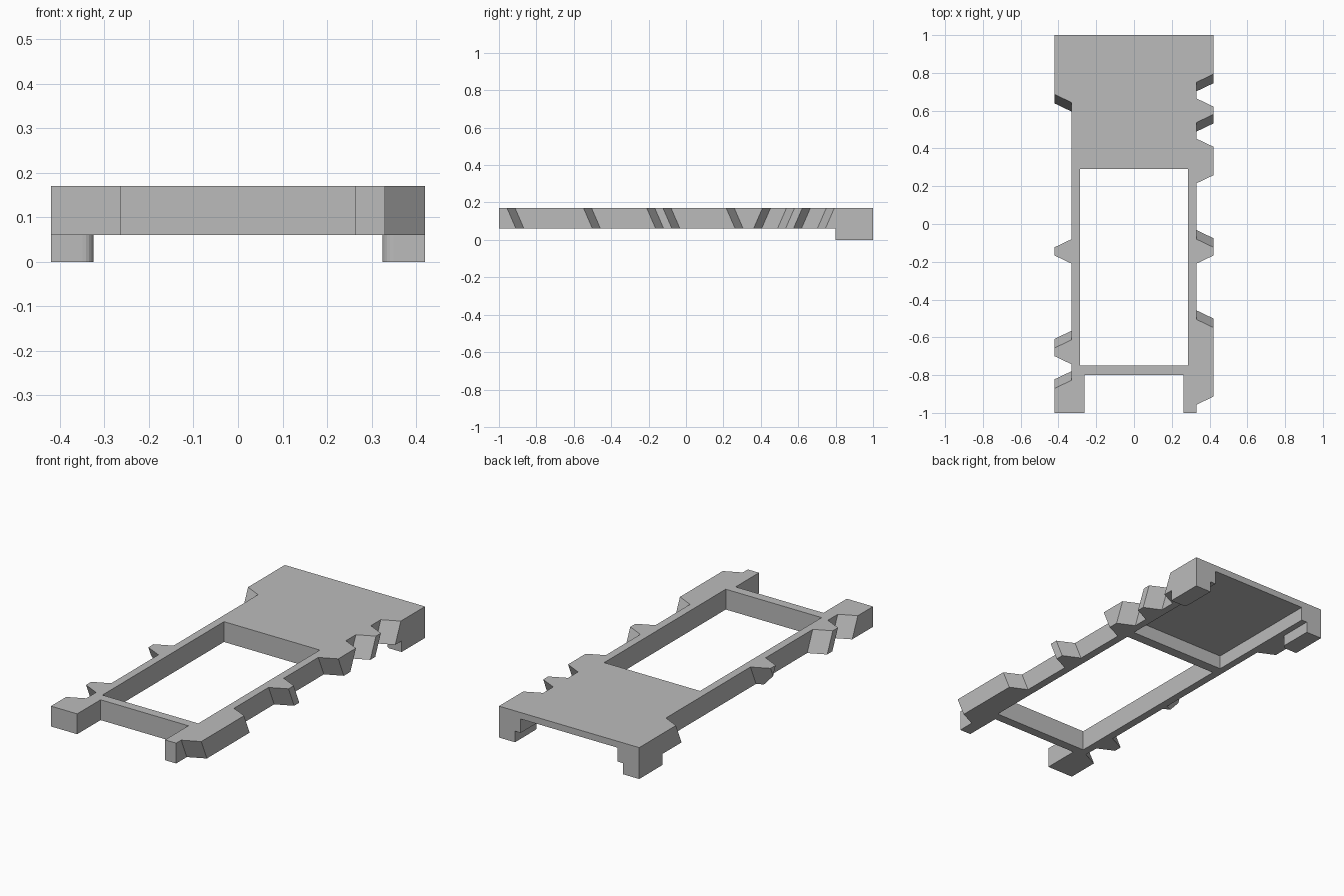
import bpy
import bmesh

cube = bpy.data.objects.get("Cube")
if cube:
    bpy.data.objects.remove(cube)

grey = bpy.data.materials.new("matte grey")
grey.use_nodes = True
colour = (0.5, 0.5, 0.5, 1)
grey.diffuse_color = colour
grey.node_tree.nodes["Principled BSDF"].inputs["Base Color"].default_value = colour

TOP, BASE = 0.17, 0.06      # heights of the slab
INNER, OUTER = 0.33, 0.42   # tooth root and tooth tip
TAPER, LEAN = 0.043, 0.048  # flank slope outward and downward


def finish(name, bm):
    bmesh.ops.recalc_face_normals(bm, faces=bm.faces)
    mesh = bpy.data.meshes.new(name)
    bm.to_mesh(mesh)
    bm.free()
    mesh.materials.append(grey)
    obj = bpy.data.objects.new(name, mesh)
    bpy.context.collection.objects.link(obj)
    return obj


def box(name, x, y, z):
    bm = bmesh.new()
    for v in bmesh.ops.create_cube(bm, size=1)["verts"]:
        v.co = [r[0] if c < 0 else r[1] for r, c in zip((x, y, z), v.co)]
    return finish(name, bm)


def tooth(name, side, low, low_lean, high, high_lean):
    """Slab tooth between two flanks; a lean of None makes a square end."""
    def flank(root, lean, d, t, sign):
        return root if lean is None else root + sign * TAPER * d + lean * LEAN * t

    def span(d, t):
        return flank(low, low_lean, d, t, 1), flank(high, high_lean, d, t, -1)

    def gap(d, t):
        a, b = span(d, t)
        return b - a

    corners = [(0, 0), (1, 0), (0, 1)]
    if gap(1, 1) > 0:
        corners.append((1, 1))
    else:  # flanks meet in a ridge before the lower tip
        corners.append((1, gap(1, 0) / (gap(1, 0) - gap(1, 1))))
        corners.append((gap(0, 1) / (gap(0, 1) - gap(1, 1)), 1))
    bm = bmesh.new()
    for d, t in corners:
        for y in span(d, t):
            bm.verts.new((side * (INNER + (OUTER - INNER) * d), y,
                          TOP + (BASE - TOP) * t))
    bmesh.ops.remove_doubles(bm, verts=bm.verts, dist=0.0001)
    hull = bmesh.ops.convex_hull(bm, input=bm.verts)
    spare = {g for g in hull["geom_interior"] + hull["geom_unused"]
             if isinstance(g, bmesh.types.BMVert)}
    bmesh.ops.delete(bm, geom=list(spare), context="VERTS")
    bmesh.ops.dissolve_limit(bm, angle_limit=0.01, verts=bm.verts, edges=bm.edges)
    return finish(name, bm)


# Slab with a window, a front notch and a pocket open at the back underneath
frame = box("frame", (-INNER, INNER), (-1, 1), (BASE, TOP))
cutters = [
    box("window_cutter", (-0.287, 0.287), (-0.75, 0.29), (0, 0.3)),
    box("notch_cutter", (-0.263, 0.263), (-1.1, -0.8), (0, 0.3)),
    box("pocket_cutter", (-0.29, 0.29), (0.345, 1.1), (0, 0.135)),
]
bpy.context.view_layer.objects.active = frame
for cutter in cutters:
    cutter.hide_render = True
    mod = frame.modifiers.new(cutter.name, "BOOLEAN")
    mod.operation = "DIFFERENCE"
    mod.solver = "EXACT"
    mod.object = cutter
    bpy.ops.object.modifier_apply(modifier=mod.name)
    bpy.data.objects.remove(cutter)

# Teeth: side, low flank and its lean, high flank and its lean
tooth("left_front_block", 1, -0.957, 1, -0.505, 1)
tooth("left_middle_tooth", 1, -0.21, 1, -0.08, 1)
tooth("left_wide_tooth", 1, 0.215, 1, 0.452, -1)
tooth("left_rear_tooth", 1, 0.537, -1, 0.665, -1)
tooth("left_rear_block", 1, 0.75, -1, 1, None)
tooth("right_front_block", -1, -1, None, -0.827, 1)
tooth("right_front_tooth", -1, -0.743, 1, -0.613, 1)
tooth("right_middle_tooth", -1, -0.21, 1, -0.08, -1)
tooth("right_rear_block", -1, 0.643, -1, 1, None)

# Rear feet with a rounded inner front edge
for name, side in (("left_foot", 1), ("right_foot", -1)):
    foot = box(name, sorted((side * 0.324, side * OUTER)), (0.8, 1), (0, BASE))
    bm = bmesh.new()
    bm.from_mesh(foot.data)
    edges = [e for e in bm.edges
             if all(abs(v.co.x) < 0.35 and v.co.y < 0.9 for v in e.verts)]
    bmesh.ops.bevel(bm, geom=edges, offset=0.025, segments=5, affect="EDGES", profile=0.5)
    bm.to_mesh(foot.data)
    bm.free()
